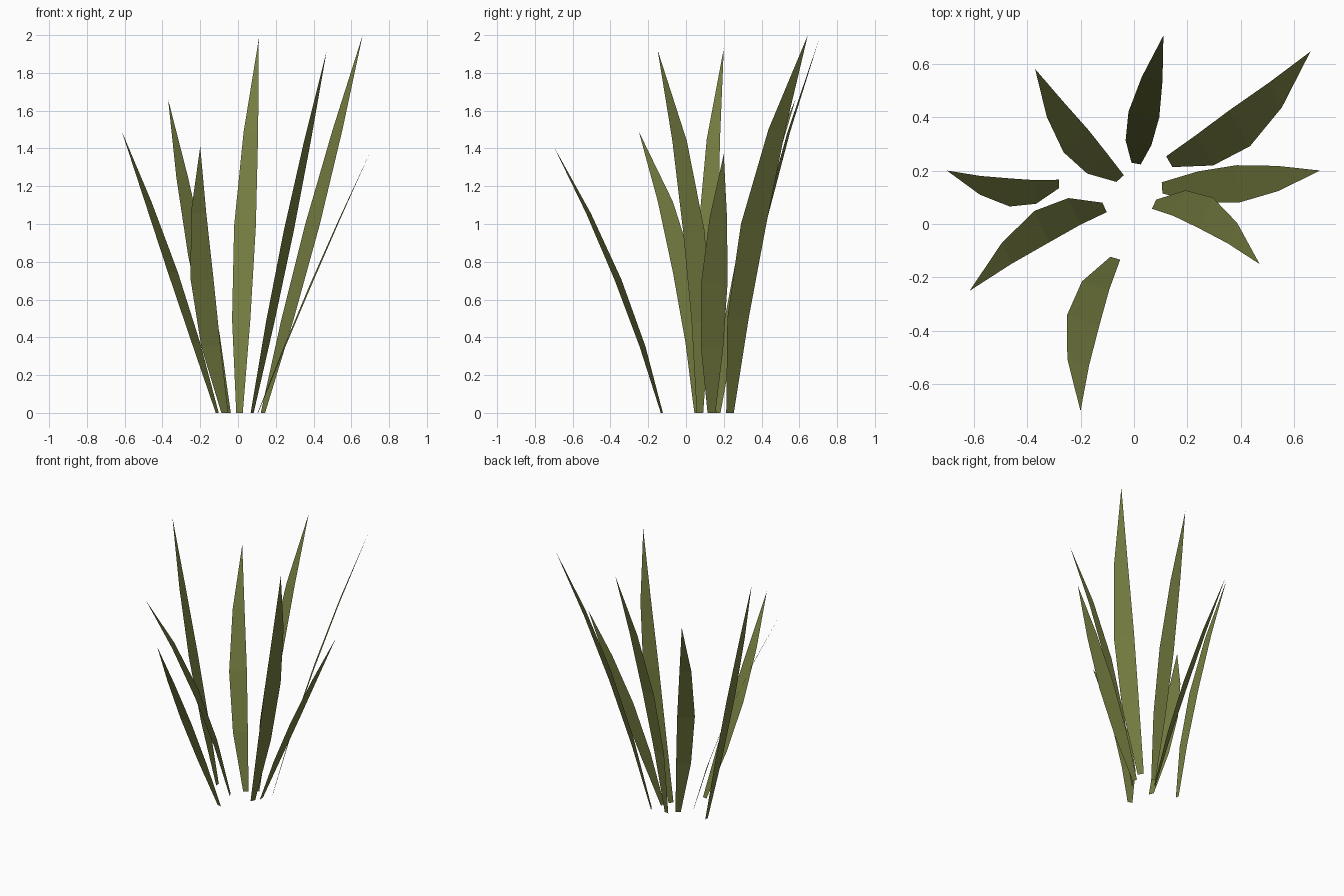
import bpy
import math
from mathutils import Vector

if "Cube" in bpy.data.objects:
    bpy.data.objects.remove(bpy.data.objects["Cube"])

# one olive green for all blades
green = bpy.data.materials.new("olive_green")
green.diffuse_color = (0.180, 0.205, 0.052, 1)
green.use_nodes = True
green.node_tree.nodes["Principled BSDF"].inputs["Base Color"].default_value = green.diffuse_color

# base xy, mid-height xy, tip xy, height, widest width, angle of the width direction
BLADES = [
    ((-0.07, -0.128), (-0.19, -0.36), (-0.20, -0.70), 1.41, 0.127, -17),
    ((-0.11, 0.062), (-0.345, -0.01), (-0.615, -0.25), 1.49, 0.130, -66),
    ((-0.28, 0.150), (-0.465, 0.118), (-0.70, 0.20), 1.93, 0.105, -90),
    ((-0.052, 0.170), (-0.217, 0.31), (-0.37, 0.58), 1.66, 0.125, 222),
    ((0.008, 0.226), (0.037, 0.41), (0.11, 0.705), 1.98, 0.117, 170),
    ((0.132, 0.233), (0.395, 0.358), (0.66, 0.645), 2.00, 0.155, 120),
    ((0.105, 0.135), (0.388, 0.15), (0.695, 0.20), 1.37, 0.140, 94),
    ((0.075, 0.074), (0.268, 0.042), (0.47, -0.15), 1.92, 0.126, 65),
]
WIDTHS = [0.3, 0.84, 1.0, 0.67]   # width profile from base upward


def blade(name, base, mid, tip, height, width, angle):
    """Flat tapering leaf bent along a parabola through base, mid and tip."""
    a = math.radians(angle)
    side = Vector((math.cos(a), math.sin(a), 0)) * width / 2
    verts = []
    for i, w in enumerate(WIDTHS):
        t = i / 4
        c = (Vector(base) * (2 * t - 1) * (t - 1) + Vector(mid) * 4 * t * (1 - t)
             + Vector(tip) * t * (2 * t - 1))
        p = Vector((c.x, c.y, height * t))
        verts += [p - side * w, p + side * w]
    verts.append(Vector((tip[0], tip[1], height)))
    faces = [(k, k + 2, k + 3, k + 1) for k in (0, 2, 4)] + [(6, 8, 7)]
    mesh = bpy.data.meshes.new(name)
    mesh.from_pydata(verts, [], faces)
    mesh.materials.append(green)
    obj = bpy.data.objects.new(name, mesh)
    bpy.context.collection.objects.link(obj)


for n, data in enumerate(BLADES, 1):
    blade(f"grass_blade_{n}", *data)
